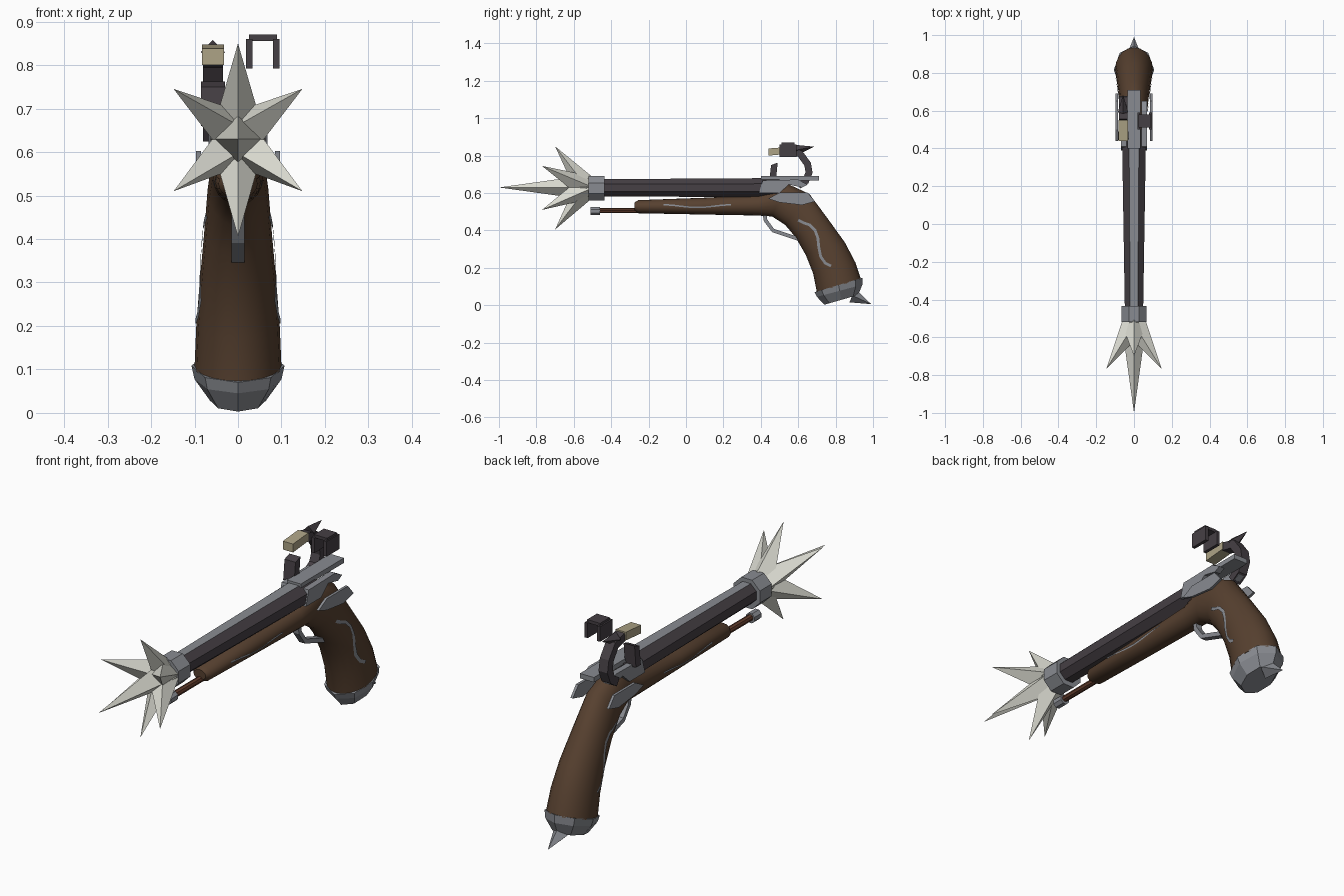
import bpy, bmesh
from math import sin, cos, pi, radians
from mathutils import Vector

cube = bpy.data.objects.get("Cube")
if cube:
    bpy.data.objects.remove(cube, do_unlink=True)


def material(name, color):
    m = bpy.data.materials.new(name)
    m.use_nodes = True
    rgba = (*color, 1)
    m.diffuse_color = rgba
    m.node_tree.nodes["Principled BSDF"].inputs["Base Color"].default_value = rgba
    return m


WOOD = material("dark wood", (0.095, 0.052, 0.029))
ROD = material("red wood", (0.12, 0.045, 0.025))
STEEL = material("steel", (0.25, 0.26, 0.285))
IRON = material("dark iron", (0.06, 0.05, 0.058))
FLINT = material("flint", (0.42, 0.37, 0.24))
BONE = material("pale blade", (0.72, 0.72, 0.65))


def finish(name, bm, *mats, smooth=False):
    bmesh.ops.recalc_face_normals(bm, faces=bm.faces)
    me = bpy.data.meshes.new(name)
    bm.to_mesh(me)
    bm.free()
    for m in mats:
        me.materials.append(m)
    if smooth:
        me.polygons.foreach_set("use_smooth", [True] * len(me.polygons))
        me.set_sharp_from_angle(angle=radians(40))
    ob = bpy.data.objects.new(name, me)
    bpy.context.collection.objects.link(ob)
    return ob


def loft(name, sections, mat, sides=8, flat=False, smooth=False):
    """Skin rings; each section is lower (y, z), upper (y, z), half width."""
    bm = bmesh.new()
    k = 1 / cos(pi / sides) if flat else 1
    rings = []
    for low, high, w in sections:
        low, high = Vector(low), Vector(high)
        mid, half = (low + high) / 2, (high - low) / 2 * k
        ring = []
        for i in range(sides):
            a = 2 * pi * (i + (0.5 if flat else 0)) / sides
            p = mid + half * cos(a)
            ring.append(bm.verts.new((w * k * sin(a), p.x, p.y)))
        rings.append(ring)
    for r, s in zip(rings, rings[1:]):
        for i in range(sides):
            j = (i + 1) % sides
            bm.faces.new((r[i], r[j], s[j], s[i]))
    bm.faces.new(rings[0])
    bm.faces.new(rings[-1])
    return finish(name, bm, mat, smooth=smooth)


def plate(name, outline, x0, x1, mat):
    """Side outline in (y, z), extruded across x."""
    bm = bmesh.new()
    f = bm.faces.new([bm.verts.new((x0, y, z)) for y, z in outline])
    new = bmesh.ops.extrude_face_region(bm, geom=[f])["geom"]
    bmesh.ops.translate(bm, vec=(x1 - x0, 0, 0),
                        verts=[v for v in new if isinstance(v, bmesh.types.BMVert)])
    return finish(name, bm, mat)


def box(name, x, y, z, mat):
    return plate(name, [(y[0], z[0]), (y[1], z[0]), (y[1], z[1]), (y[0], z[1])], *x, mat)


def band(path, width):
    """Closed outline of a strip of given width along a (y, z) path."""
    pts = [Vector(p) for p in path]
    left, right = [], []
    for i, p in enumerate(pts):
        d = (pts[min(i + 1, len(pts) - 1)] - pts[max(i - 1, 0)]).normalized()
        n = Vector((-d.y, d.x)) * width / 2
        left.append(p + n)
        right.append(p - n)
    return left, right


def strip(name, path, width, x0, x1, mat):
    left, right = band(path, width)
    return plate(name, left + right[::-1], x0, x1, mat)


def spike(name, base, tip, radius, mat):
    base, tip = Vector(base), Vector(tip)
    d = tip - base
    bm = bmesh.new()
    bmesh.ops.create_cone(bm, cap_ends=True, segments=4, radius1=radius, radius2=0, depth=d.length)
    bmesh.ops.rotate(bm, verts=bm.verts, matrix=d.to_track_quat("Z", "Y").to_matrix())
    bmesh.ops.translate(bm, verts=bm.verts, vec=(base + tip) / 2)
    return finish(name, bm, mat)


# Wooden stock: forestock bending down into the grip
stock = loft("stock", [
    ((-0.275, 0.505), (-0.275, 0.55), 0.03),
    ((-0.255, 0.492), (-0.255, 0.562), 0.045),
    ((0.1, 0.485), (0.1, 0.575), 0.052),
    ((0.38, 0.48), (0.39, 0.59), 0.056),
    ((0.46, 0.475), (0.53, 0.655), 0.062),
    ((0.53, 0.43), (0.66, 0.595), 0.07),
    ((0.585, 0.365), (0.76, 0.46), 0.078),
    ((0.64, 0.27), (0.85, 0.335), 0.088),
    ((0.68, 0.17), (0.905, 0.23), 0.096),
    ((0.7, 0.07), (0.935, 0.14), 0.1)], WOOD, sides=20, smooth=True)

# Ramrod and its tip
loft("ramrod", [((y, 0.492), (y, 0.52), 0.015) for y in (-0.48, -0.25)], ROD)
loft("ramrod_tip", [((y, 0.482), (y, 0.525), 0.022) for y in (-0.51, -0.46)], STEEL, flat=True)

# Octagonal barrel with a steel top flat
barrel = loft("barrel", [((-0.48, 0.582), (-0.48, 0.674), 0.048),
                         ((0.5, 0.578), (0.5, 0.68), 0.064)], IRON, flat=True)
barrel.data.materials.append(STEEL)
for p in barrel.data.polygons:
    p.material_index = int(p.normal.z > 0.9)
loft("muzzle_ring", [((y, 0.56), (y, 0.692), 0.066) for y in (-0.52, -0.435)], STEEL, flat=True)

# Spiked muzzle star
core = (0, -0.53, 0.63)
spike("front_spike", (0, -0.54, 0.63), (0, -1, 0.63), 0.064, BONE)
for s, side in ((1, "left"), (-1, "right")):
    spike(f"upper_{side}_spike", core, (s * 0.148, -0.77, 0.745), 0.066, BONE)
    spike(f"lower_{side}_spike", core, (s * 0.148, -0.77, 0.51), 0.066, BONE)
spike("top_spike", core, (0, -0.7, 0.85), 0.064, BONE)
spike("bottom_spike", core, (0, -0.7, 0.405), 0.064, BONE)

# Breech tang, side plates and lock plates
box("tang", (-0.035, 0.035), (0.4, 0.71), (0.668, 0.69), STEEL)
breech = [(0.39, 0.6), (0.41, 0.668), (0.6, 0.672), (0.65, 0.645), (0.62, 0.63), (0.55, 0.645), (0.5, 0.6)]
lock = [(0.44, 0.57), (0.5, 0.602), (0.65, 0.602), (0.69, 0.555), (0.62, 0.536), (0.5, 0.55)]
for s, side in ((1, "left"), (-1, "right")):
    plate(f"{side}_breech_plate", breech, s * 0.04, s * 0.068, STEEL)
    plate(f"{side}_lock_plate", lock, s * 0.085, s * 0.097, STEEL)

# Trigger guard
strip("trigger_guard", [(0.42, 0.49), (0.425, 0.455), (0.465, 0.4), (0.6, 0.355)], 0.02, -0.015, 0.015, STEEL)

# Hammer, flint and striking plate on the right side
strip("hammer", [(0.6, 0.64), (0.64, 0.665), (0.658, 0.71), (0.65, 0.755), (0.61, 0.81), (0.55, 0.825)],
      0.038, -0.08, -0.035, IRON)
spike("hammer_spur", (-0.058, 0.59, 0.83), (-0.058, 0.685, 0.848), 0.028, IRON)
plate("flint", [(0.44, 0.8), (0.55, 0.81), (0.55, 0.847), (0.44, 0.838)], -0.083, -0.032, FLINT)
plate("striker", [(0.445, 0.66), (0.48, 0.66), (0.49, 0.762), (0.455, 0.75)], -0.085, -0.03, IRON)

# Loose clamp on the left side
box("clamp_top", (0.025, 0.09), (0.51, 0.58), (0.856, 0.87), IRON)
for x in (0.018, 0.08):
    box("clamp_leg", (x, x + 0.015), (0.5, 0.59), (0.792, 0.86), IRON)

# Pommel cap and spike
loft("pommel_cap", [((0.688, 0.07), (0.943, 0.147), 0.107),
                    ((0.7, 0.045), (0.943, 0.11), 0.1),
                    ((0.74, 0.003), (0.92, 0.055), 0.065)], STEEL)
spike("pommel_spike", (0, 0.89, 0.052), (0, 0.99, 0.006), 0.04, STEEL)


# Thin inlays laid onto the stock
def inlay(name, path, width, s):
    left, right = band(path, width)
    bm = bmesh.new()
    a, b = ([bm.verts.new((s * 0.2, p.x, p.y)) for p in row] for row in (left, right))
    for i in range(len(a) - 1):
        bm.faces.new((a[i], a[i + 1], b[i + 1], b[i]))
    ob = finish(name, bm, STEEL)
    m = ob.modifiers.new("lay_on_wood", "SHRINKWRAP")
    m.target = stock
    m.wrap_method = "PROJECT"
    m.use_project_x = True
    m.use_positive_direction = s < 0
    m.use_negative_direction = s > 0
    m.offset = 0.004


wave = [(-0.12 + 0.03 * i, 0.53 + 0.007 * cos(i * pi / 6)) for i in range(13)]
curl = [(0.6, 0.455), (0.63, 0.44), (0.66, 0.43), (0.69, 0.4), (0.705, 0.36),
        (0.71, 0.31), (0.72, 0.26), (0.745, 0.225), (0.775, 0.21)]
for s, side in ((1, "left"), (-1, "right")):
    inlay(f"{side}_forestock_inlay", wave, 0.008, s)
    inlay(f"{side}_grip_inlay", curl, 0.015, s)
